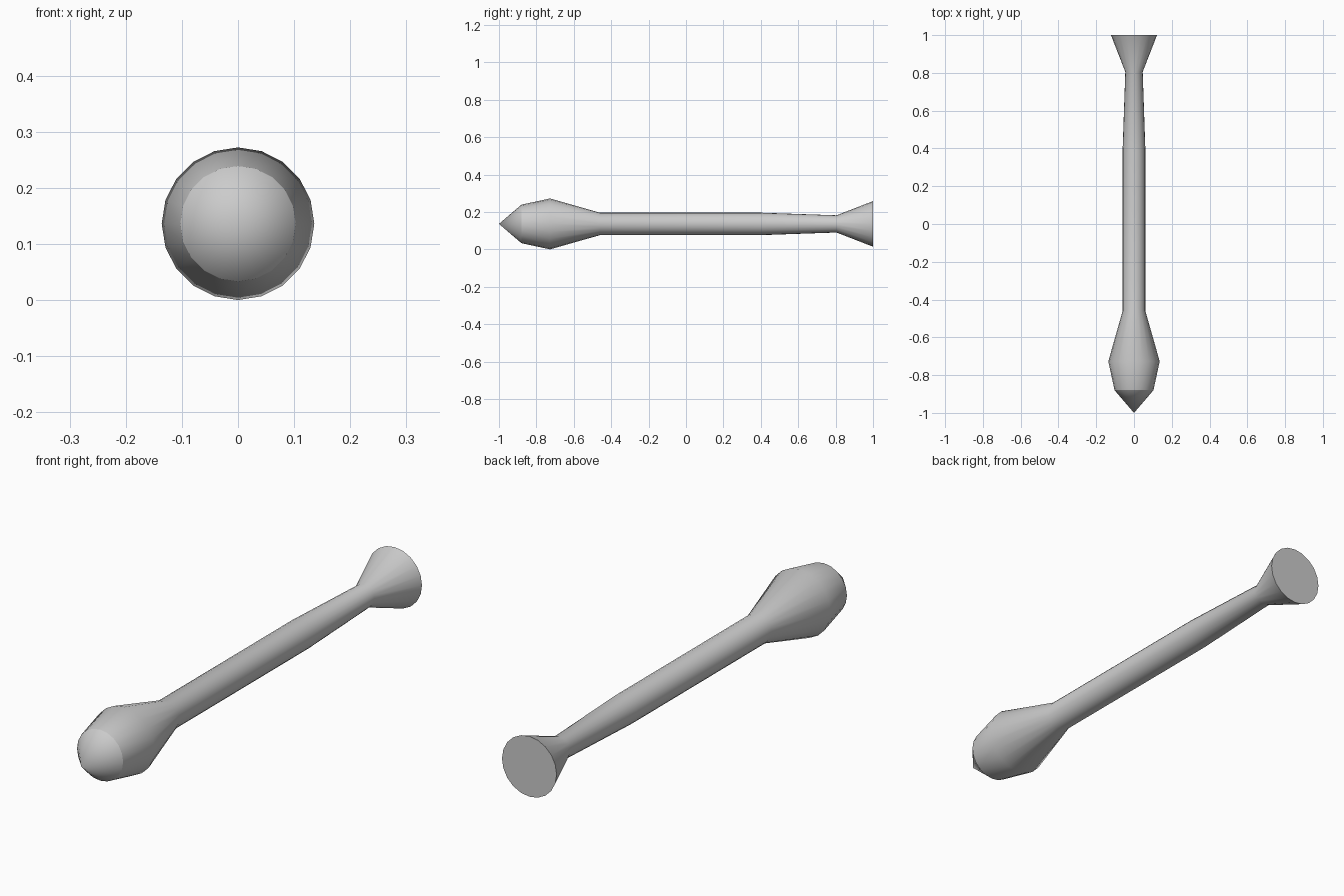
import bpy, bmesh, math

if "Cube" in bpy.data.objects:
    bpy.data.objects.remove(bpy.data.objects["Cube"])

SIDES = 20
AXIS_Z = 0.136


def lathe(name, profile, cap_end=False):
    """Revolve (y, radius) pairs around the long axis; radius 0 makes a point."""
    bm = bmesh.new()
    rings = []
    for y, r in profile:
        if r == 0:
            rings.append([bm.verts.new((0, y, AXIS_Z))] * SIDES)
        else:
            rings.append([bm.verts.new((r * math.sin(2 * math.pi * i / SIDES), y,
                                        AXIS_Z + r * math.cos(2 * math.pi * i / SIDES)))
                          for i in range(SIDES)])
    for a, b in zip(rings, rings[1:]):
        for i in range(SIDES):
            j = (i + 1) % SIDES
            bm.faces.new(list(dict.fromkeys((a[i], a[j], b[j], b[i]))))
    for f in bm.faces:
        f.smooth = True
    if cap_end:
        cap = bm.faces.new(rings[-1])
        for e in cap.edges:
            e.smooth = False
    bmesh.ops.recalc_face_normals(bm, faces=bm.faces)
    # make sure the surface faces outward even on open parts
    if sum(f.normal.x * f.calc_center_median().x for f in bm.faces) < 0:
        bmesh.ops.reverse_faces(bm, faces=bm.faces)
    mesh = bpy.data.meshes.new(name)
    bm.to_mesh(mesh)
    bm.free()
    obj = bpy.data.objects.new(name, mesh)
    bpy.context.collection.objects.link(obj)
    return obj


# Pointed nose
lathe("nose_tip", [(-1.0, 0), (-0.88, 0.103)])

# Bulbous head, long shaft and flared, capped butt
lathe("head_and_shaft", [(-0.88, 0.103), (-0.727, 0.136), (-0.46, 0.06),
                         (0.40, 0.06), (0.805, 0.046), (1.0, 0.122)], cap_end=True)
